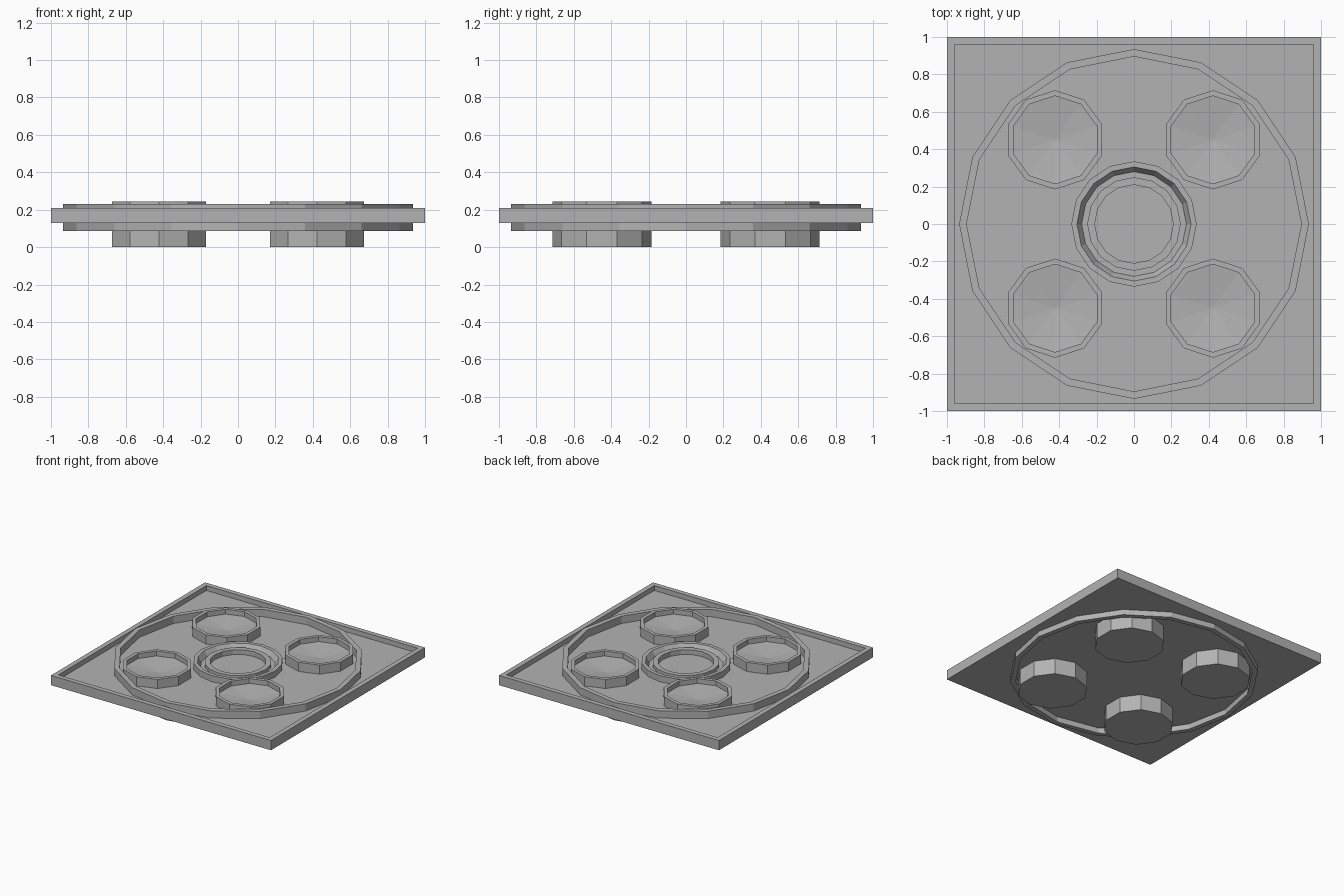
import bpy, math
from mathutils import Vector

cube = bpy.data.objects.get("Cube")
if cube:
    bpy.data.objects.remove(cube, do_unlink=True)

grey = bpy.data.materials.new("plain_grey")
grey.use_nodes = True
GREY = (0.45, 0.45, 0.45, 1)
grey.diffuse_color = GREY
grey.node_tree.nodes["Principled BSDF"].inputs["Base Color"].default_value = GREY


def lathe(name, profile, sides, center=(0, 0), turn=0.0, closed=False):
    """Revolve (radius, z) points; radius 0 makes a single pole vertex."""
    verts, rows, faces = [], [], []
    for r, z in profile:
        n = sides if r > 0 else 1
        rows.append([len(verts) + i for i in range(n)])
        for i in range(n):
            a = turn + math.tau * i / sides
            verts.append((center[0] + r * math.cos(a), center[1] + r * math.sin(a), z))
    pairs = list(zip(rows, rows[1:]))
    if closed:
        pairs.append((rows[-1], rows[0]))
    for low, high in pairs:
        for i in range(sides):
            j = (i + 1) % sides
            quad = [low[i % len(low)], low[j % len(low)],
                    high[j % len(high)], high[i % len(high)]]
            faces.append(list(dict.fromkeys(quad)))
    mesh = bpy.data.meshes.new(name)
    mesh.from_pydata(verts, [], faces)
    mesh.materials.append(grey)
    obj = bpy.data.objects.new(name, mesh)
    bpy.context.collection.objects.link(obj)
    return obj


# Square tray with a thin raised rim: a four-sided lathe turned by 45 degrees
D = math.sqrt(2)
FLOOR = 0.17
lathe("tray", [(0, 0.13), (D, 0.13), (D, 0.21), (0.96 * D, 0.21),
               (0.96 * D, FLOOR), (0, FLOOR)], 4, turn=math.pi / 4)

# Large thin hoop passing through the tray
lathe("outer_hoop", [(0.895, 0.085), (0.935, 0.085), (0.935, 0.23), (0.895, 0.23)],
      16, closed=True)

# Central collar: sloped inner wall, groove and low inner ring
lathe("center_collar", [(0.335, FLOOR - 0.01), (0.335, 0.22), (0.305, 0.22), (0.28, 0.18),
                        (0.25, 0.18), (0.25, 0.21), (0.21, 0.21), (0.21, FLOOR - 0.01)],
      16, closed=True)

# Four ten-sided pods with shallow dished tops
for side, sx in (("left", 1), ("right", -1)):
    for end, sy in (("front", -1), ("back", 1)):
        lathe(f"{end}_{side}_pod",
              [(0, 0), (0.265, 0), (0.265, 0.245), (0.235, 0.245), (0.235, 0.205), (0, 0.18)],
              10, center=(0.422 * sx, 0.45 * sy), turn=math.pi / 2)
